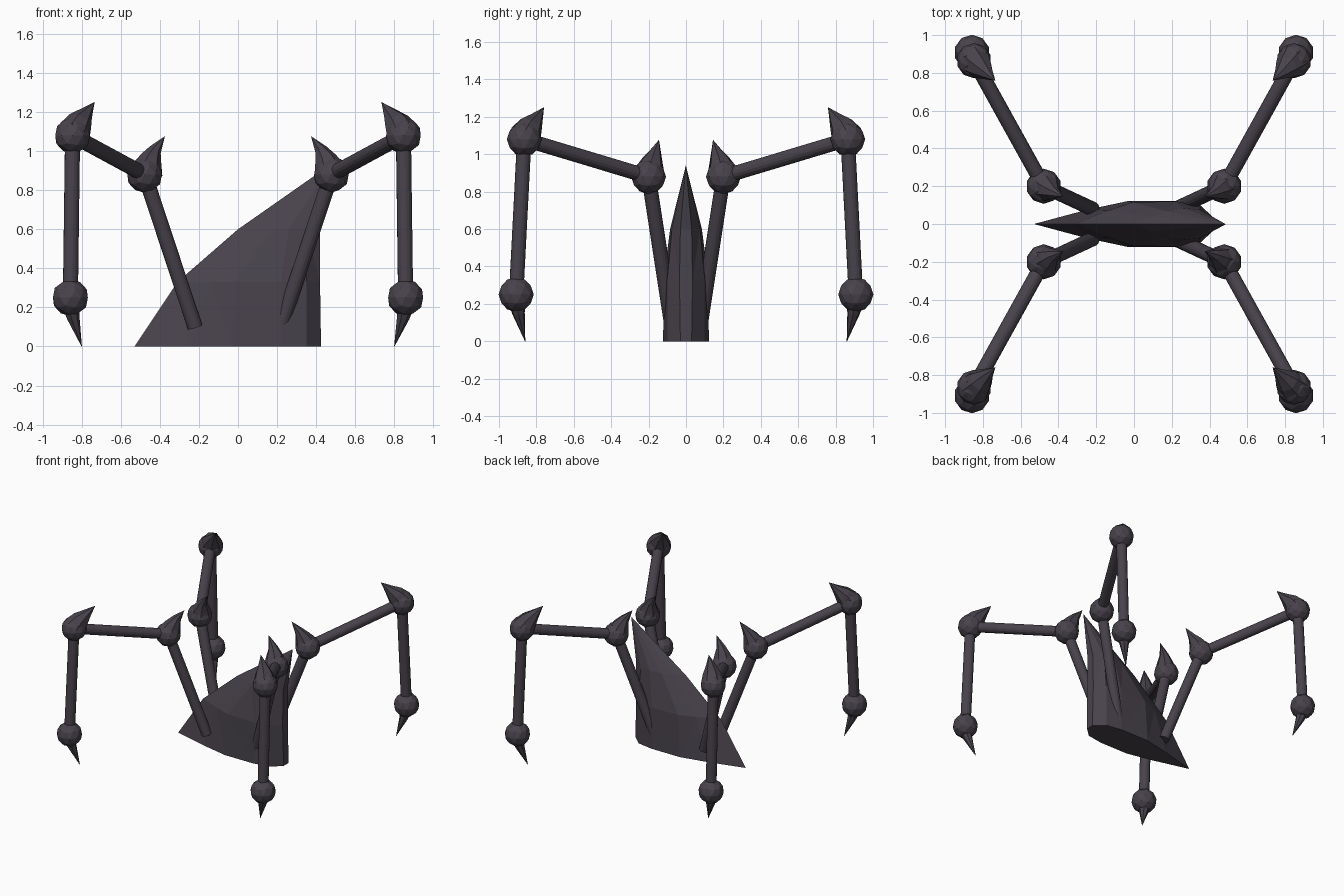
import bpy, bmesh, math
from mathutils import Vector

if "Cube" in bpy.data.objects:
    bpy.data.objects.remove(bpy.data.objects["Cube"])

mat = bpy.data.materials.new("dark plum grey")
mat.diffuse_color = (0.066, 0.056, 0.072, 1)
mat.use_nodes = True
mat.node_tree.nodes["Principled BSDF"].inputs["Base Color"].default_value = mat.diffuse_color


def finish(bm, name):
    bmesh.ops.recalc_face_normals(bm, faces=bm.faces[:])
    me = bpy.data.meshes.new(name)
    bm.to_mesh(me)
    bm.free()
    me.materials.append(mat)
    ob = bpy.data.objects.new(name, me)
    bpy.context.collection.objects.link(ob)
    return ob


def loft(bm, rings):
    """Bridge equal-length closed rings, then cap both ends."""
    vs = [[bm.verts.new(p) for p in r] for r in rings]
    n = len(vs[0])
    for a, b in zip(vs, vs[1:]):
        for i in range(n):
            j = (i + 1) % n
            bm.faces.new((a[i], a[j], b[j], b[i]))
    bm.faces.new(vs[0])
    bm.faces.new(vs[-1])


def tube(bm, path, sides):
    """Tube through (centre, radius) pairs."""
    pts = [Vector(p) for p, r in path]
    rings = []
    ref = Vector((0.6, -0.8, 0.05))
    for k, (p, r) in enumerate(path):
        d = (pts[min(k + 1, len(pts) - 1)] - pts[max(k - 1, 0)]).normalized()
        u = (ref - d * ref.dot(d)).normalized()
        v = d.cross(u)
        rings.append([pts[k] + (u * math.cos(t) + v * math.sin(t)) * r
                      for t in (2 * math.pi * i / sides for i in range(sides))])
    loft(bm, rings)


def ball(bm, c, r):
    res = bmesh.ops.create_icosphere(bm, subdivisions=2, radius=r)
    bmesh.ops.translate(bm, verts=res["verts"], vec=c)


# Wedge hull: half outlines per height, mirrored across y
layers = [
    (0.0, [(-0.53, 0), (-0.25, 0.075), (-0.03, 0.122), (0.22, 0.122), (0.35, 0.1), (0.425, 0.03)]),
    (0.33, [(-0.31, 0), (-0.14, 0.07), (-0.01, 0.115), (0.22, 0.12), (0.35, 0.1), (0.42, 0.035)]),
    (0.6, [(0.0, 0), (0.09, 0.04), (0.17, 0.068), (0.26, 0.085), (0.35, 0.075), (0.42, 0.03)]),
    (0.94, [(0.485, 0), (0.486, 0.001), (0.487, 0.002), (0.488, 0.002), (0.489, 0.002), (0.49, 0.001)]),
]
bm = bmesh.new()
loft(bm, [[(x, y, z) for x, y in h] + [(x, -y, z) for x, y in reversed(h[1:])]
          for z, h in layers])
bmesh.ops.remove_doubles(bm, verts=bm.verts[:], dist=0.006)
bmesh.ops.triangulate(bm, faces=[f for f in bm.faces if f.calc_center_median().z > 0.01])
finish(bm, "hull")

# Joint positions for one leg
hip = (0.22, 0.08, 0.10)
knee = (0.478, 0.2, 0.88)
elbow = (0.847, 0.865, 1.08)
ankle = (0.858, 0.908, 0.25)


def add_leg(label, sx, sy):
    def m(p):
        return (p[0] * sx, p[1] * sy, p[2])

    # Rods
    for name, a, b in (("thigh", hip, knee), ("arm", knee, elbow), ("shin", elbow, ankle)):
        bm = bmesh.new()
        tube(bm, [(m(a), 0.039), (m(b), 0.039)], 16)
        finish(bm, f"{label}_{name}")

    # Horned knee and elbow joints
    horns = {
        "knee": (knee, [((0.468, 0.195, 0.90), 0.085), ((0.447, 0.18, 0.96), 0.058),
                        ((0.425, 0.165, 1.005), 0.034), ((0.375, 0.145, 1.075), 0.001)]),
        "elbow": (elbow, [((0.84, 0.86, 1.095), 0.088), ((0.81, 0.83, 1.15), 0.066),
                          ((0.78, 0.80, 1.19), 0.038), ((0.735, 0.76, 1.25), 0.001)]),
    }
    for name, (c, path) in horns.items():
        bm = bmesh.new()
        ball(bm, m(c), 0.093)
        tube(bm, [(m(p), r) for p, r in path], 7)
        finish(bm, f"{label}_{name}")

    # Ankle ball with pointed foot
    bm = bmesh.new()
    ball(bm, m(ankle), 0.094)
    tube(bm, [(m((0.853, 0.902, 0.20)), 0.046), (m((0.845, 0.895, 0.15)), 0.034),
              (m((0.80, 0.86, 0.0)), 0.001)], 7)
    finish(bm, f"{label}_foot")


for side, sx in (("left", -1), ("right", 1)):
    for end, sy in (("front", -1), ("back", 1)):
        add_leg(f"{end}_{side}", sx, sy)
